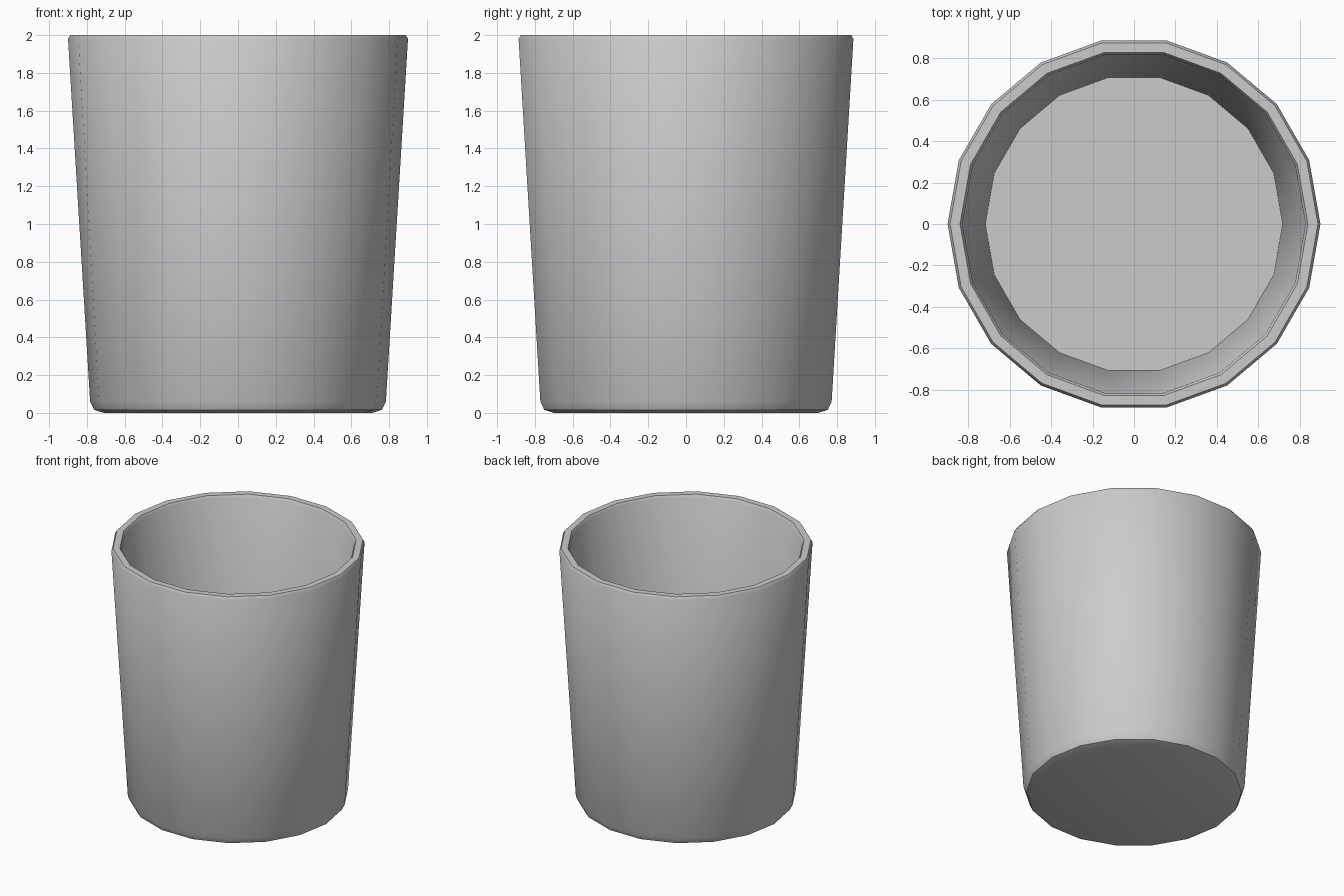
import bpy, bmesh
from math import radians, cos, sin, tau

if "Cube" in bpy.data.objects:
    bpy.data.objects.remove(bpy.data.objects["Cube"])

SIDES = 18

# Cup cross-section (radius, height): underside, outer wall, rim, inner wall, floor
profile = [(0.71, 0.0), (0.762, 0.016), (0.783, 0.06),
           (0.90, 1.98), (0.888, 2.0),
           (0.84, 2.0), (0.828, 1.98),
           (0.718, 0.08)]

bm = bmesh.new()
rings = [[bm.verts.new((r * cos(tau * i / SIDES), r * sin(tau * i / SIDES), z))
          for i in range(SIDES)] for r, z in profile]

# Walls between neighbouring rings
for low, high in zip(rings, rings[1:]):
    for i in range(SIDES):
        j = (i + 1) % SIDES
        bm.faces.new((low[i], low[j], high[j], high[i]))

# Underside and inner floor
bm.faces.new(rings[0][::-1])
bm.faces.new(rings[-1])

mesh = bpy.data.meshes.new("cup")
bm.to_mesh(mesh)
bm.free()
cup = bpy.data.objects.new("cup", mesh)
bpy.context.collection.objects.link(cup)

# Smooth walls with crisp rim and floor edges
bpy.context.view_layer.objects.active = cup
cup.select_set(True)
bpy.ops.object.shade_smooth_by_angle(angle=radians(35))
